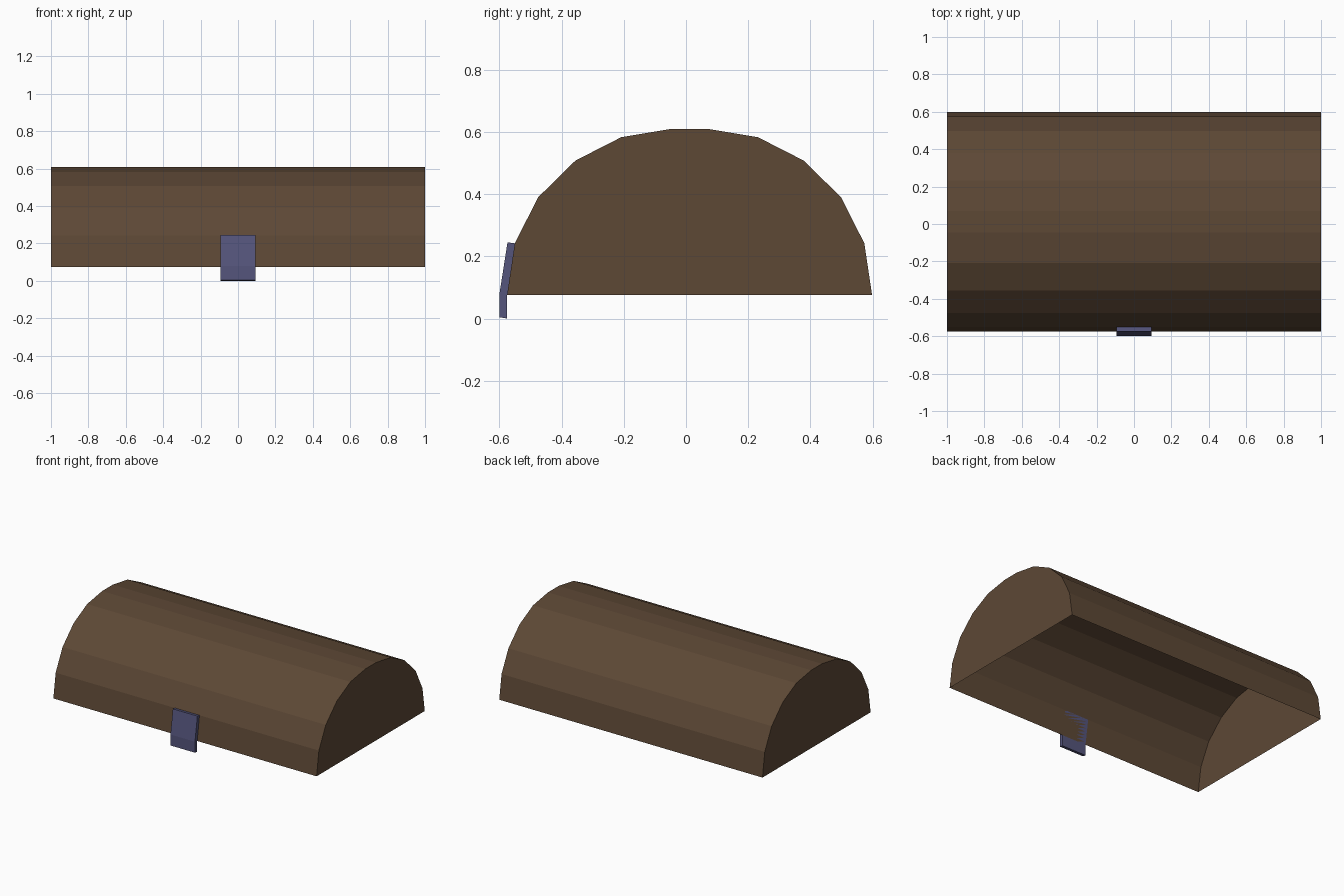
import bpy, bmesh

if "Cube" in bpy.data.objects:
    bpy.data.objects.remove(bpy.data.objects["Cube"])


def material(name, color):
    m = bpy.data.materials.new(name)
    m.diffuse_color = (*color, 1)
    m.use_nodes = True
    m.node_tree.nodes["Principled BSDF"].inputs["Base Color"].default_value = m.diffuse_color
    return m


def extrude_x(name, profile, half, mat, skip=None):
    """Sweep a closed (y, z) profile along x with end caps; skip one side by index."""
    bm = bmesh.new()
    left = [bm.verts.new((-half, y, z)) for y, z in profile]
    right = [bm.verts.new((half, y, z)) for y, z in profile]
    n = len(profile)
    for i in range(n):
        if i != skip:
            j = (i + 1) % n
            bm.faces.new((left[i], left[j], right[j], right[i]))
    bm.faces.new(left[::-1])
    bm.faces.new(right)
    # profiles run clockwise seen from +x, so turn every face outward
    bmesh.ops.reverse_faces(bm, faces=bm.faces[:])
    mesh = bpy.data.meshes.new(name)
    bm.to_mesh(mesh)
    bm.free()
    mesh.materials.append(mat)
    obj = bpy.data.objects.new(name, mesh)
    bpy.context.collection.objects.link(obj)
    return obj


wood = material("dark_wood", (0.11, 0.065, 0.036))
metal = material("blue_metal", (0.09, 0.09, 0.2))

# Barrel lid: symmetric arch, hollow and open underneath
CY = 0.0115
half_arch = [(0.587, 0.075), (0.562, 0.242), (0.487, 0.39),
             (0.367, 0.508), (0.22, 0.583), (0.058, 0.61)]
arch = [(CY - w, z) for w, z in half_arch] + [(CY + w, z) for w, z in reversed(half_arch)]
extrude_x("chest_lid", arch, 1.0, wood, skip=len(arch) - 1)

# Clasp: bent plate lying on the lowest front facet and hanging below the rim
clasp = [(arch[0][0], 0.0), (-0.6, 0.004), (-0.6, 0.079),
         (-0.574, 0.245), arch[1], arch[0]]
extrude_x("clasp", clasp, 0.093, metal)
